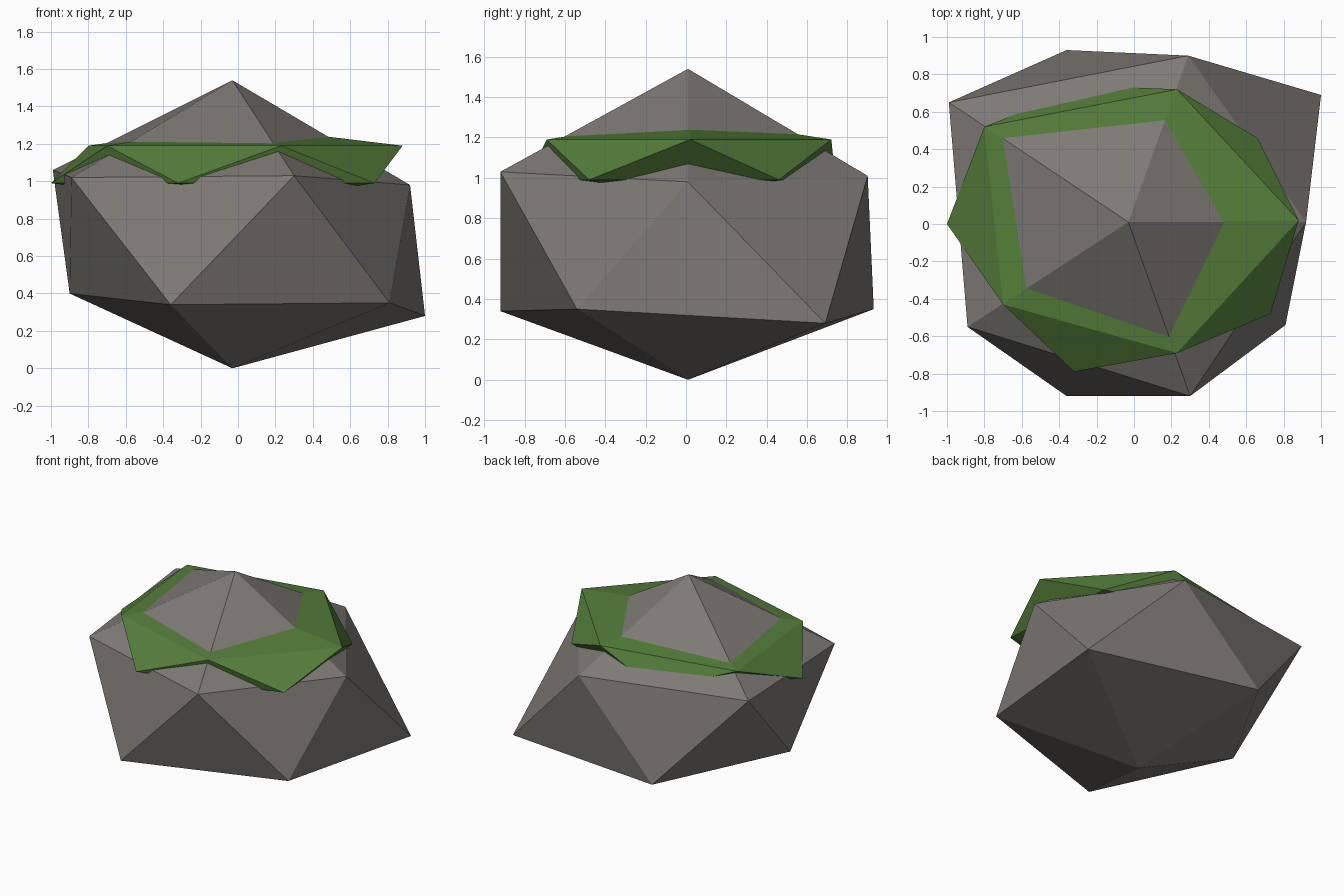
import bpy
import bmesh

default_cube = bpy.data.objects.get("Cube")
if default_cube:
    bpy.data.objects.remove(default_cube, do_unlink=True)


def make_material(name, colour):
    material = bpy.data.materials.new(name)
    material.use_nodes = True
    material.diffuse_color = (*colour, 1)
    shader = next(n for n in material.node_tree.nodes if n.type == "BSDF_PRINCIPLED")
    shader.inputs["Base Color"].default_value = (*colour, 1)
    return material


def twenty_sided_stone(name, bottom, lower_ring, upper_ring, top, material):
    """Two staggered rings of five joined by a band and closed with pointed caps."""
    bm = bmesh.new()
    base = bm.verts.new(bottom)
    apex = bm.verts.new(top)
    lower = [bm.verts.new(point) for point in lower_ring]
    upper = [bm.verts.new(point) for point in upper_ring]
    count = len(lower)
    for i in range(count):
        j = (i + 1) % count
        bm.faces.new((base, lower[j], lower[i]))
        bm.faces.new((lower[i], lower[j], upper[i]))
        bm.faces.new((upper[i], lower[j], upper[j]))
        bm.faces.new((apex, upper[i], upper[j]))
    bmesh.ops.recalc_face_normals(bm, faces=bm.faces)
    mesh = bpy.data.meshes.new(name)
    bm.to_mesh(mesh)
    bm.free()
    mesh.materials.append(material)
    obj = bpy.data.objects.new(name, mesh)
    bpy.context.collection.objects.link(obj)
    return obj


def level_ring(points, height):
    return [(x, y, height) for x, y in points]


stone_grey = make_material("warm stone grey", (0.21, 0.195, 0.18))
moss_green = make_material("moss green", (0.09, 0.21, 0.042))

# Boulder: rings run anticlockwise from the front, lower corners first
twenty_sided_stone(
    "boulder",
    bottom=(-0.03, 0.01, 0),
    lower_ring=[(-0.36, -0.92, 0.34), (0.81, -0.54, 0.35), (1, 0.69, 0.28),
                (-0.36, 0.93, 0.35), (-0.9, 0.01, 0.4)],
    upper_ring=[(0.3, -0.92, 1.03), (0.92, 0.01, 0.98), (0.29, 0.9, 1.01),
                (-0.99, 0.65, 1.06), (-0.89, -0.55, 1.02)],
    top=(-0.03, 0.01, 1.54),
    material=stone_grey,
)

# Moss: a flattened pad that the boulder's peak pokes through
twenty_sided_stone(
    "moss_collar",
    bottom=(-0.03, 0.01, 0.87),
    lower_ring=level_ring([(-0.32, -0.79), (0.73, -0.48), (0.66, 0.46),
                           (-0.25, 0.74), (-1, 0)], 0.99),
    upper_ring=level_ring([(0.23, -0.69), (0.88, 0.02), (0.23, 0.72),
                           (-0.8, 0.52), (-0.7, -0.43)], 1.19),
    top=(-0.03, 0.01, 1.3),
    material=moss_green,
)
